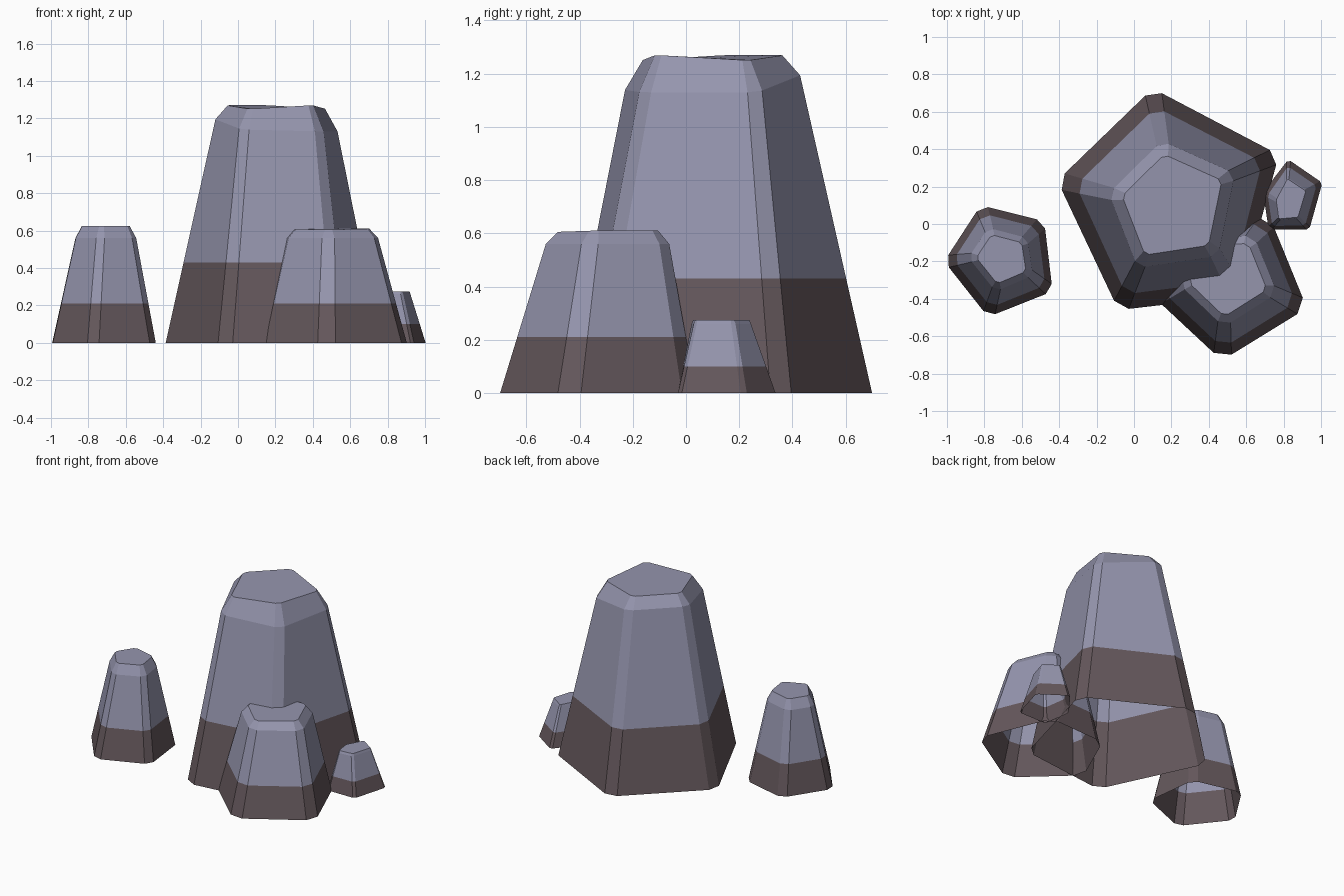
import bpy
from mathutils import Vector

if "Cube" in bpy.data.objects:
    bpy.data.objects.remove(bpy.data.objects["Cube"])


def material(name, rgb):
    m = bpy.data.materials.new(name)
    m.diffuse_color = (*rgb, 1)
    m.use_nodes = True
    m.node_tree.nodes["Principled BSDF"].inputs["Base Color"].default_value = m.diffuse_color
    return m


STONE = material("violet grey stone", (0.30, 0.30, 0.42))
EARTH = material("brown earth", (0.128, 0.096, 0.106))


def chamfer(corners, cut):
    """Replace every corner of a polygon by two points along its edges."""
    pts = []
    n = len(corners)
    for i, c in enumerate(corners):
        for other in (corners[i - 1], corners[(i + 1) % n]):
            pts.append(c + (other - c).normalized() * cut)
    return pts


def rock(name, base, shoulder, shoulder_z, top_z, top_scale, cut, paint_z):
    """Open-bottomed tapered pentagon; corners run counter-clockwise from the left."""
    low = [Vector((x, y, 0)) for x, y in base]
    high = [Vector((x, y, z)) for (x, y), z in zip(shoulder, shoulder_z)]
    mid = sum(high, Vector()) / len(high)
    top = [Vector((*(mid + (p - mid) * top_scale).xy, z)) for p, z in zip(high, top_z)]
    ring0, ring2 = chamfer(low, cut), chamfer(high, cut * 0.72)
    ring1 = [a.lerp(b, paint_z / b.z) for a, b in zip(ring0, ring2)]
    rings = [ring0, ring1, ring2, chamfer(top, cut * 0.4)]
    n = len(ring0)
    faces = [(r * n + i, r * n + (i + 1) % n, (r + 1) * n + (i + 1) % n, (r + 1) * n + i)
             for r in range(3) for i in range(n)]
    faces.append(tuple(range(3 * n, 4 * n)))
    mesh = bpy.data.meshes.new(name)
    mesh.from_pydata([p for r in rings for p in r], [], faces)
    mesh.materials.append(STONE)
    mesh.materials.append(EARTH)
    # earth stain below the paint line
    for f in mesh.polygons:
        f.material_index = 1 if f.center.z < paint_z else 0
    bpy.context.collection.objects.link(bpy.data.objects.new(name, mesh))


# tall central rock
rock("tall_rock",
     [(-0.41, 0.232), (-0.083, -0.46), (0.568, -0.385), (0.775, 0.37), (0.10, 0.725)],
     [(-0.135, 0.165), (0.02, -0.235), (0.45, -0.17), (0.54, 0.27), (0.15, 0.445)],
     [1.20, 1.14, 1.13, 1.13, 1.20], [1.27, 1.25, 1.27, 1.25, 1.27], 0.79, 0.055, 0.43)

# separate rock on the left
rock("left_rock",
     [(-1.015, -0.2), (-0.78, -0.497), (-0.435, -0.36), (-0.48, 0.015), (-0.82, 0.10)],
     [(-0.885, -0.18), (-0.74, -0.36), (-0.54, -0.275), (-0.57, -0.075), (-0.78, -0.02)],
     [0.56] * 5, [0.625] * 5, 0.77, 0.04, 0.21)

# medium rock merging into the tall one
rock("front_rock",
     [(0.10, -0.385), (0.47, -0.73), (0.925, -0.45), (0.725, 0.04), (0.28, 0.02)],
     [(0.24, -0.32), (0.48, -0.55), (0.765, -0.37), (0.64, -0.06), (0.35, -0.08)],
     [0.56] * 5, [0.605, 0.605, 0.61, 0.61, 0.61], 0.80, 0.06, 0.21)

# small rock on the right
rock("small_rock",
     [(0.69, 0.17), (0.72, -0.03), (0.937, -0.03), (1.007, 0.22), (0.825, 0.345)],
     [(0.755, 0.13), (0.77, 0.02), (0.88, 0.03), (0.925, 0.18), (0.82, 0.25)],
     [0.26] * 5, [0.275] * 5, 0.93, 0.015, 0.10)
